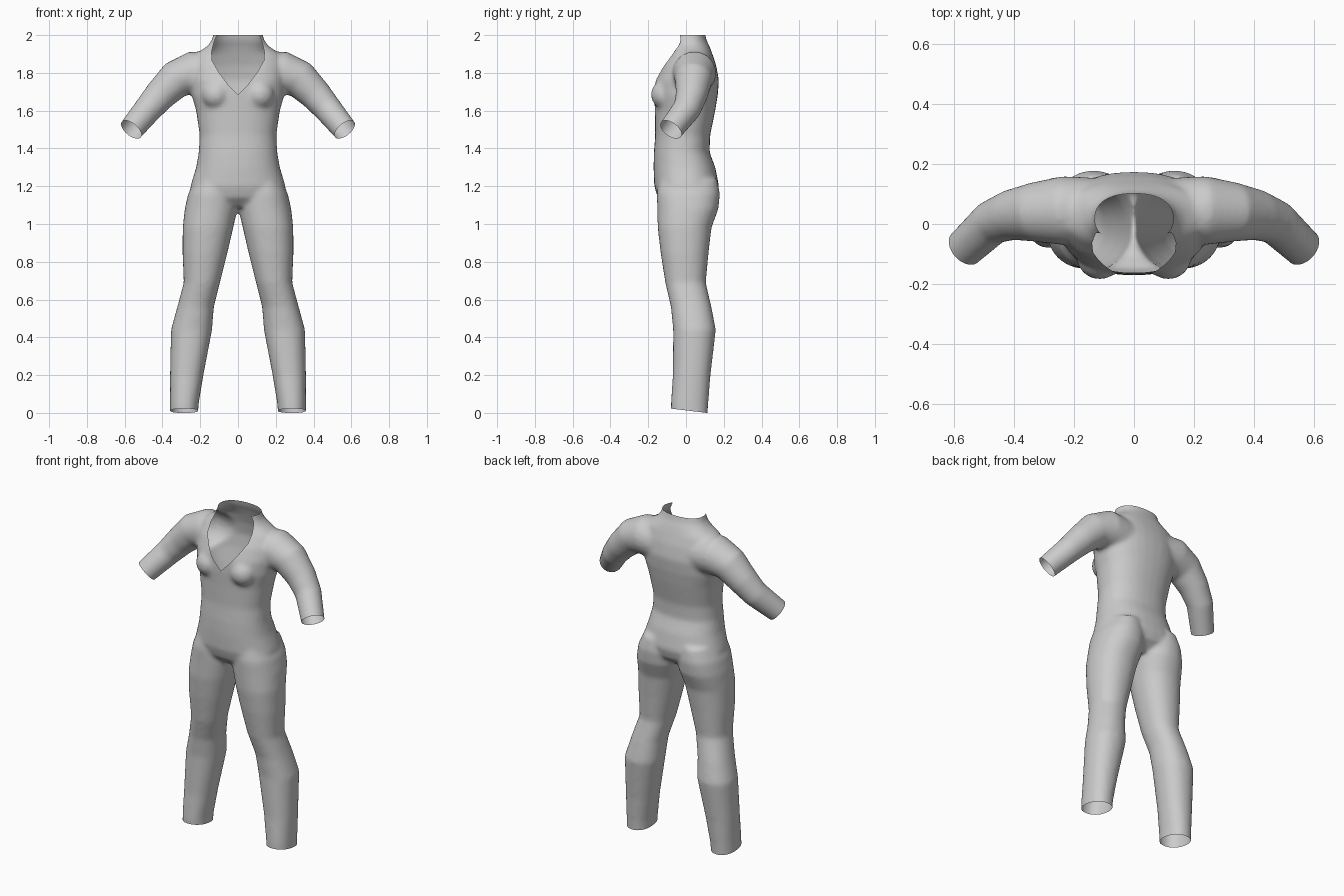
import bpy, bmesh, math
from mathutils import Vector

if "Cube" in bpy.data.objects:
    bpy.data.objects.remove(bpy.data.objects["Cube"])

N = 32
bm = bmesh.new()


def loft(rings, power=2.0):
    """Closed tube through rings of (centre, side vector, depth vector)."""
    loops = []
    for c, u, v in rings:
        loop = []
        for i in range(N):
            a = 2 * math.pi * i / N
            ca, sa = math.cos(a), math.sin(a)
            cu = math.copysign(abs(ca) ** (2 / power), ca)
            sv = math.copysign(abs(sa) ** (2 / power), sa)
            loop.append(bm.verts.new(Vector(c) + Vector(u) * cu + Vector(v) * sv))
        loops.append(loop)
    for a, b in zip(loops, loops[1:]):
        for i in range(N):
            j = (i + 1) % N
            bm.faces.new((a[i], a[j], b[j], b[i]))
    bm.faces.new(loops[0][::-1])
    bm.faces.new(loops[-1])


def level(z, x0, x1, y0, y1):
    """Horizontal ring filling the given x and y extents."""
    return (((x0 + x1) / 2, (y0 + y1) / 2, z),
            ((x1 - x0) / 2, 0, 0), (0, (y1 - y0) / 2, 0))


# Torso: z, half width, front y, back y
torso = [(1.09, .16, -.10, .10), (1.14, .24, -.15, .16), (1.20, .252, -.168, .175),
         (1.30, .222, -.172, .155), (1.38, .208, -.17, .125), (1.47, .203, -.163, .128),
         (1.60, .222, -.165, .155), (1.68, .245, -.168, .168), (1.76, .25, -.165, .175),
         (1.84, .245, -.13, .16), (1.90, .225, -.09, .14), (1.94, .165, -.075, .125),
         (1.97, .14, -.07, .11), (2.05, .12, -.06, .09)]
loft([level(z, -w, w, f, b) for z, w, f, b in torso], 2.3)

# Legs: z, inner x, outer x, front y, back y
leg = [(1.24, .03, .225, -.14, .165), (1.16, .005, .264, -.155, .18), (1.08, .002, .282, -.152, .172),
       (.98, .025, .293, -.15, .135), (.85, .055, .294, -.135, .12), (.69, .095, .287, -.11, .105),
       (.56, .128, .322, -.08, .135), (.44, .137, .355, -.068, .158), (.20, .183, .36, -.07, .13),
       (.05, .208, .36, -.08, .118), (-.06, .215, .36, -.08, .112)]
# Sleeves: centre, radius
arm = [((.14, .04, 1.79), .115), ((.24, .045, 1.80), .115), ((.33, .04, 1.765), .10),
       ((.41, .03, 1.685), .085), ((.475, .005, 1.61), .075), ((.565, -.08, 1.50), .066),
       ((.60, -.113, 1.457), .064)]
for s in (1, -1):
    loft([level(z, *sorted((s * a, s * b)), f, k) for z, a, b, f, k in leg], 2.2)
    rings = []
    for i, (c, r) in enumerate(arm):
        t = Vector(arm[min(i + 1, len(arm) - 1)][0]) - Vector(arm[max(i - 1, 0)][0])
        t.normalize()
        u = t.cross(Vector((0, 1, 0))).normalized()
        v = u.cross(t)
        rings.append([Vector((p.x * s, p.y, p.z)) for p in (Vector(c), u * r, v * r)])
    loft(rings)
    # Bust
    ball = bmesh.ops.create_uvsphere(bm, u_segments=24, v_segments=16, radius=.078)
    for v in ball["verts"]:
        v.co += Vector((s * .115, -.108, 1.685))
bmesh.ops.recalc_face_normals(bm, faces=bm.faces)

# Fuse the parts into one skin
mesh = bpy.data.meshes.new("jumpsuit")
bm.to_mesh(mesh)
bm.free()
suit = bpy.data.objects.new("jumpsuit", mesh)
bpy.context.collection.objects.link(suit)
fuse = suit.modifiers.new("fuse", "REMESH")
fuse.mode = "VOXEL"
fuse.voxel_size = .012
relax = suit.modifiers.new("relax", "SMOOTH")
relax.factor = .5
relax.iterations = 8
deps = bpy.context.evaluated_depsgraph_get()
skin = bpy.data.meshes.new_from_object(suit.evaluated_get(deps))
suit.modifiers.clear()
suit.data = skin

bm = bmesh.new()
bm.from_mesh(skin)


def cut(co, no, pick, clear=True):
    """Slice the picked faces by a plane, optionally removing the far side."""
    faces = [f for f in bm.faces if pick(f.calc_center_median())]
    geom = set(faces)
    for f in faces:
        geom.update(f.verts)
        geom.update(f.edges)
    bmesh.ops.bisect_plane(bm, geom=list(geom), plane_co=co, plane_no=no, clear_outer=clear)


# Open cuffs, ankles and collar
for s in (1, -1):
    cut((s * .565, -.08, 1.50), (s * .105, -.095, -.128), lambda c: c.x * s > .42)
cut((0, .11, 0), (0, -.12, -1), lambda c: c.z < .3)
cut((0, 0, 2.0), (0, 0, 1), lambda c: c.z > 1.9)

# V neckline cut through the front only
neck = [(0, 1.685), (.05, 1.735), (.10, 1.80), (.137, 1.865), (.14, 1.91), (.128, 1.96), (.108, 2.01)]
planes = []
for (xa, za), (xb, zb) in zip(neck, neck[1:]):
    for s in (1, -1):
        planes.append((Vector((s * xa, 0, za)), Vector((s * (zb - za), 0, xa - xb))))
for co, no in planes:
    cut(co, no, lambda c: c.z > 1.64 and abs(c.x) < .17 and c.y < .09, False)
hole = []
for f in bm.faces:
    c = f.calc_center_median()
    if c.z > 1.6 and c.y < .06 and all((c - co).dot(no) < 0 for co, no in planes):
        hole.append(f)
bmesh.ops.delete(bm, geom=hole, context="FACES")
for f in bm.faces:
    f.smooth = True
bm.to_mesh(skin)
bm.free()
